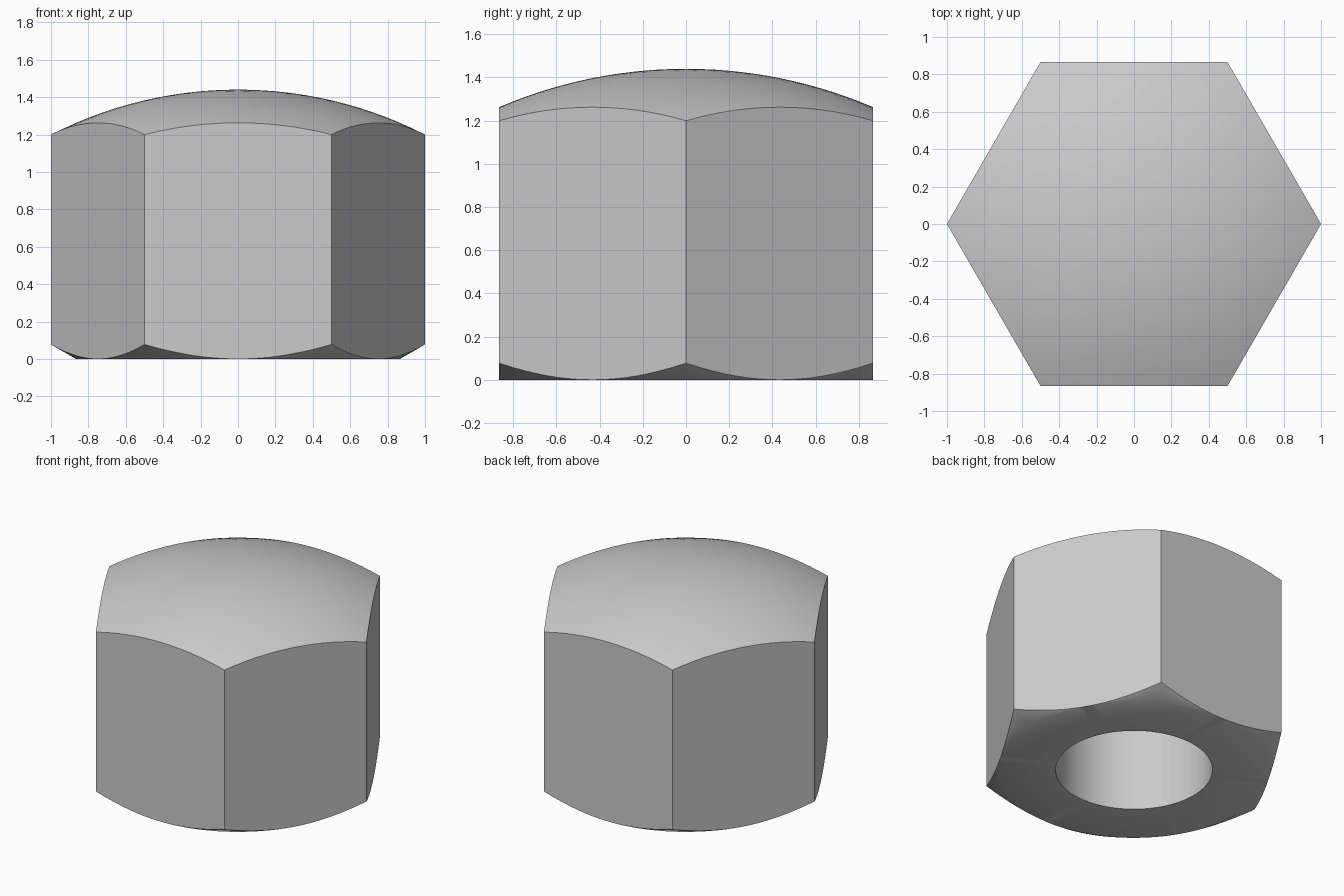
import bpy
import bmesh
from math import pi, sin, cos, sqrt, tan, radians

cube = bpy.data.objects.get("Cube")
if cube:
    bpy.data.objects.remove(cube, do_unlink=True)

SEGMENTS = 96          # columns around the axis, divisible by six
DOME_RINGS = 14
FLAT = sqrt(3) / 2     # half the width across flats
HOLE, DEPTH = 0.5, 1.0
TOP, DOME_R = 1.44, 2.2


def hex_radius(angle):
    """Distance from the axis to the hexagon outline."""
    return FLAT / cos(angle % (pi / 3) - pi / 6)


def dome_height(r):
    return TOP - DOME_R + sqrt(DOME_R ** 2 - r ** 2)


def column(angle):
    """Section from blind hole, over the chamfer and side, to the dome."""
    edge = hex_radius(angle)
    points = [(0, DEPTH), (HOLE, DEPTH), (HOLE, 0), (FLAT, 0),
              (edge, (edge - FLAT) * tan(radians(30)))]
    for i in range(DOME_RINGS, -1, -1):
        r = edge * i / DOME_RINGS
        points.append((r, dome_height(r)))
    return points


# Nut body: sweep the section round, following the hexagon
bm = bmesh.new()
columns = []
for s in range(SEGMENTS):
    a = 2 * pi * s / SEGMENTS
    columns.append([bm.verts.new((r * cos(a), r * sin(a), z)) for r, z in column(a)])
for s, left in enumerate(columns):
    right = columns[(s + 1) % SEGMENTS]
    for i in range(len(left) - 1):
        bm.faces.new((left[i], right[i], right[i + 1], left[i + 1]))
bmesh.ops.remove_doubles(bm, verts=bm.verts, dist=1e-5)
bmesh.ops.recalc_face_normals(bm, faces=bm.faces)

mesh = bpy.data.meshes.new("domed_hex_nut")
bm.to_mesh(mesh)
bm.free()
nut = bpy.data.objects.new("domed_hex_nut", mesh)
bpy.context.collection.objects.link(nut)

# Plain grey metal
grey = bpy.data.materials.new("light_grey")
grey.use_nodes = True
grey.diffuse_color = (0.6, 0.6, 0.6, 1)
grey.node_tree.nodes["Principled BSDF"].inputs["Base Color"].default_value = (0.6, 0.6, 0.6, 1)
mesh.materials.append(grey)

# Smooth dome and bore, crisp hexagon edges
bpy.ops.object.select_all(action="DESELECT")
nut.select_set(True)
bpy.context.view_layer.objects.active = nut
bpy.ops.object.shade_smooth_by_angle(angle=radians(40))
